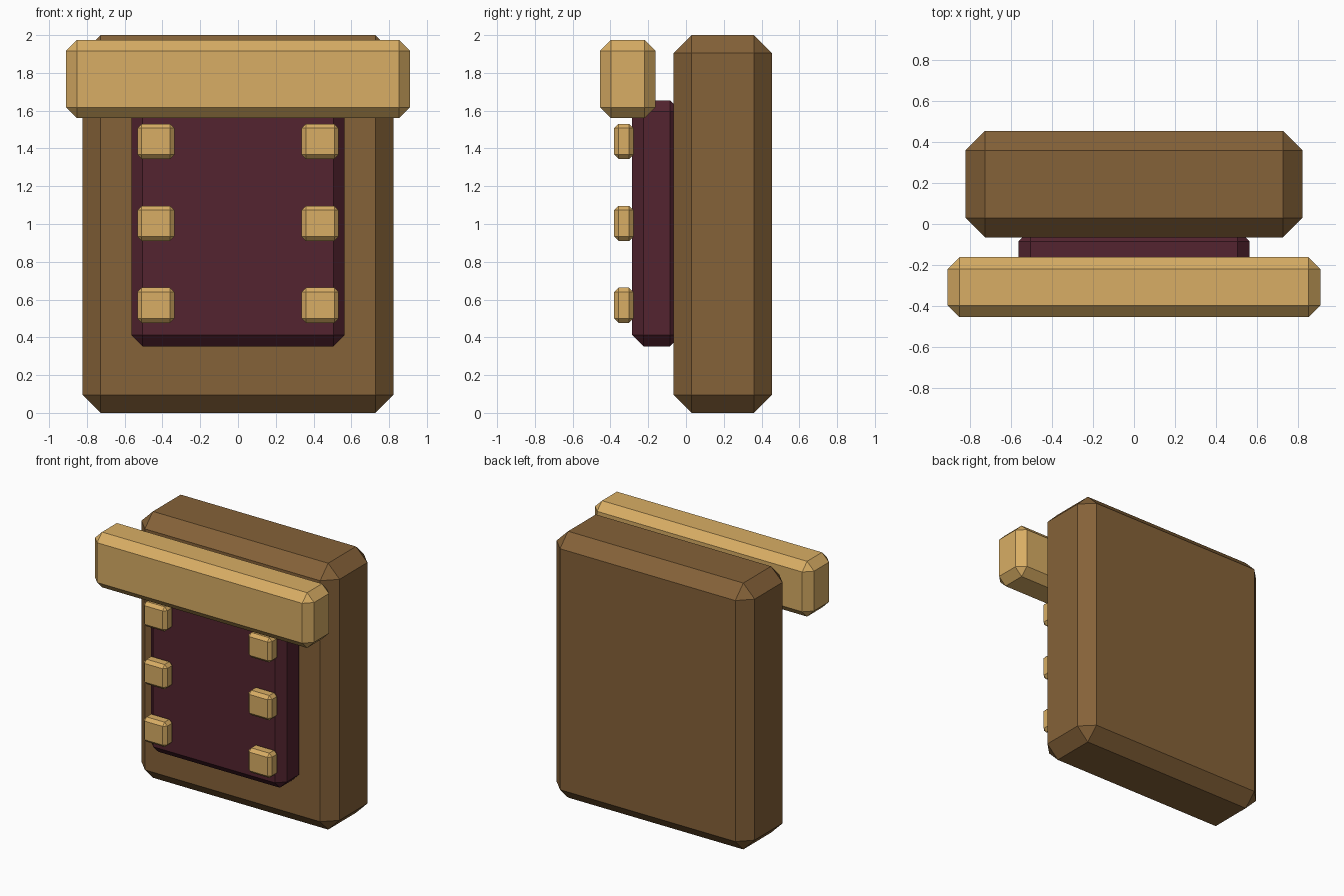
import bpy
import bmesh

cube = bpy.data.objects.get("Cube")
if cube:
    bpy.data.objects.remove(cube, do_unlink=True)


def make_material(name, color):
    mat = bpy.data.materials.new(name)
    mat.use_nodes = True
    mat.diffuse_color = (*color, 1)
    mat.node_tree.nodes["Principled BSDF"].inputs["Base Color"].default_value = (*color, 1)
    return mat


def chamfered_box(name, x, y, z, chamfer, mat):
    """Box spanning the given (min, max) ranges, with flat chamfered edges."""
    spans = (x, y, z)
    bm = bmesh.new()
    bmesh.ops.create_cube(bm, size=1)
    bmesh.ops.scale(bm, vec=[b - a for a, b in spans], verts=bm.verts)
    bmesh.ops.bevel(bm, geom=bm.edges[:], offset=chamfer, segments=1,
                    affect='EDGES', clamp_overlap=True)
    bmesh.ops.recalc_face_normals(bm, faces=bm.faces)
    mesh = bpy.data.meshes.new(name)
    bm.to_mesh(mesh)
    bm.free()
    mesh.materials.append(mat)
    obj = bpy.data.objects.new(name, mesh)
    obj.location = [(a + b) / 2 for a, b in spans]
    bpy.context.collection.objects.link(obj)
    return obj


brown = make_material("brown leather", (0.235, 0.122, 0.040))
tan = make_material("tan trim", (0.69, 0.42, 0.128))
maroon = make_material("maroon cloth", (0.087, 0.0175, 0.029))

# Main slab, raised front panel and the bar across the top
chamfered_box("main_body", (-0.823, 0.823), (-0.065, 0.455), (0, 2), 0.095, brown)
chamfered_box("front_panel", (-0.565, 0.565), (-0.285, -0.025), (0.352, 1.655), 0.06, maroon)
chamfered_box("top_bar", (-0.91, 0.91), (-0.455, -0.162), (1.56, 1.975), 0.058, tan)

# Two columns of studs on the panel
for side, cx in (("left", 0.435), ("right", -0.435)):
    for row, cz in (("lower", 0.57), ("middle", 1.003), ("upper", 1.437)):
        chamfered_box(f"{row}_{side}_stud", (cx - 0.098, cx + 0.098), (-0.38, -0.278),
                      (cz - 0.093, cz + 0.093), 0.023, tan)
